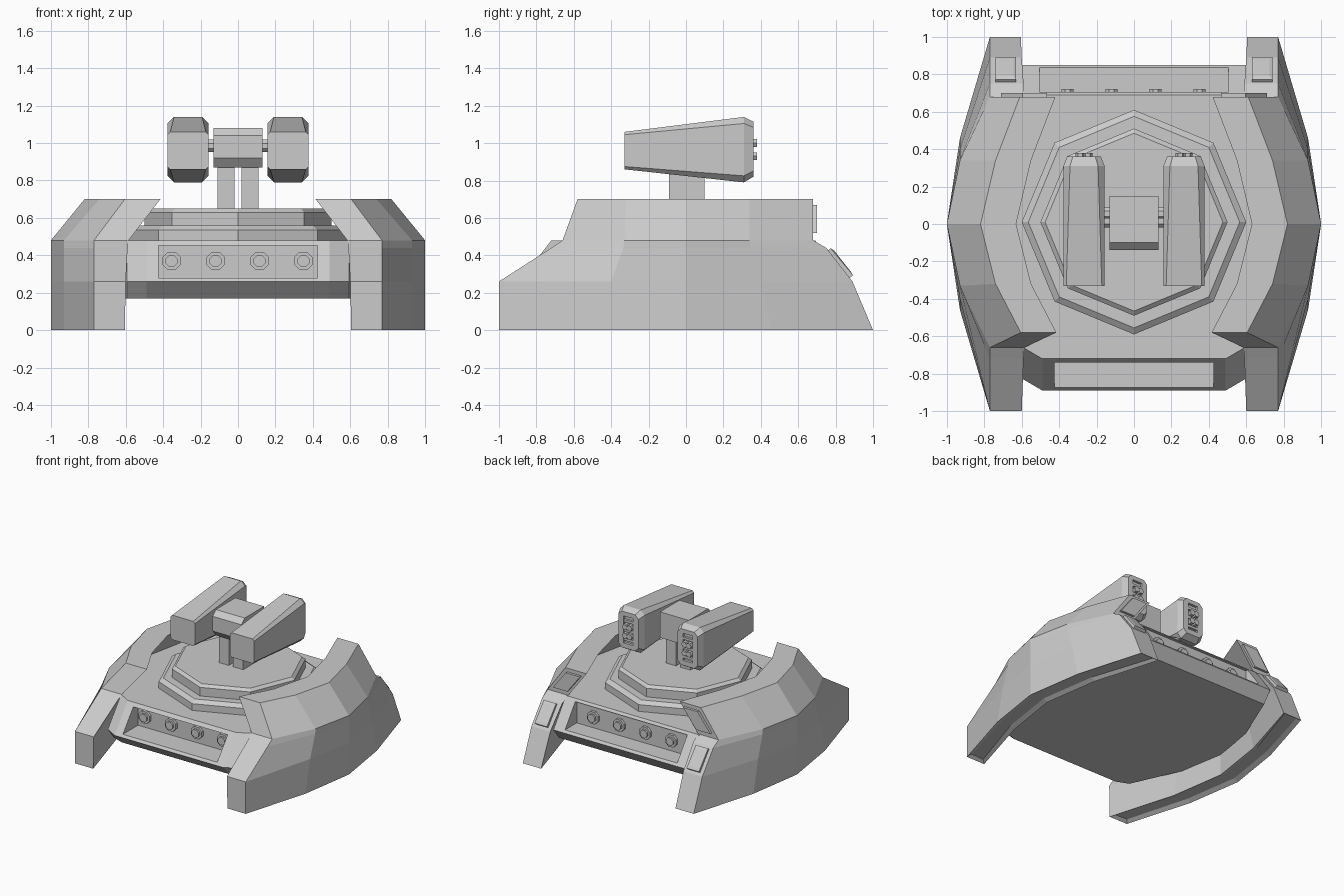
import bpy, bmesh
from math import pi, cos, sin
from mathutils import Matrix, Vector

if "Cube" in bpy.data.objects:
    bpy.data.objects.remove(bpy.data.objects["Cube"])


def finish(bm, name):
    bmesh.ops.recalc_face_normals(bm, faces=bm.faces)
    me = bpy.data.meshes.new(name)
    bm.to_mesh(me)
    bm.free()
    ob = bpy.data.objects.new(name, me)
    bpy.context.collection.objects.link(ob)
    return ob


def loft(name, rings, strip=False):
    """Skin equal-length rings; strip caps suit rings made of an outer + reversed inner row."""
    bm = bmesh.new()
    vs = [[bm.verts.new(p) for p in r] for r in rings]
    n = len(vs[0])
    for a, b in zip(vs, vs[1:]):
        for i in range(n):
            j = (i + 1) % n
            bm.faces.new((a[i], a[j], b[j], b[i]))
    for cap in (vs[0], vs[-1]):
        if strip:
            for i in range(n // 2 - 1):
                bm.faces.new((cap[i], cap[i + 1], cap[n - 2 - i], cap[n - 1 - i]))
        else:
            bm.faces.new(cap)
    return finish(bm, name)


def box(name, x, y, z):
    return loft(name, [[(x[0], y[0], h), (x[1], y[0], h), (x[1], y[1], h), (x[0], y[1], h)] for h in z])


def cyl(name, c, r, depth, axis, n=8):
    bm = bmesh.new()
    q = Vector((0, 0, 1)).rotation_difference(Vector(axis)).to_matrix().to_4x4()
    bmesh.ops.create_cone(bm, cap_ends=True, segments=n, radius1=r, radius2=r, depth=depth,
                          matrix=Matrix.Translation(c) @ q @ Matrix.Rotation(pi / n, 4, 'Z'))
    return finish(bm, name)


def cut(ob, cutter):
    m = ob.modifiers.new("recess", 'BOOLEAN')
    m.operation, m.solver, m.object = 'DIFFERENCE', 'EXACT', cutter
    bpy.context.view_layer.objects.active = ob
    bpy.ops.object.modifier_apply(modifier=m.name)
    bpy.data.objects.remove(cutter)


# curved side skirts: (z, y stations, outer x stations, thickness)
levels = [
    (0.00, (-1.0, -.46, 0, .46, 1.0), (.77, .93, 1, .93, .77), .165),
    (0.26, (-1.0, -.40, 0, .40, .89), (.77, .93, 1, .93, .77), .17),
    (0.44, (-.72, -.335, 0, .345, .75), (.77, .93, 1, .93, .77), .18),
    (0.48, (-.66, -.33, 0, .34, .68), (.77, .93, 1, .93, .77), .185),
    (0.70, (-.58, -.32, 0, .34, .68), (.605, .74, .82, .74, .61), .19),
]
for s in (-1, 1):
    rings = []
    for z, ys, xs, t in levels:
        row = list(zip(xs, ys))
        rings.append([(s * x, y, z) for x, y in row] + [(s * (x - t), y, z) for x, y in reversed(row)])
    skirt = loft("side_skirt", rings, strip=True)
    # shallow groove along the bottom rim
    bm = bmesh.new()
    bm.from_mesh(skirt.data)
    rim = [f for f in bm.faces if all(v.co.z < .001 for v in f.verts)]
    bmesh.ops.inset_region(bm, faces=rim, thickness=.035, depth=0)
    bmesh.ops.translate(bm, verts=list({v for f in rim for v in f.verts}), vec=(0, 0, .02))
    bm.to_mesh(skirt.data)
    bm.free()
    # raised plates on the rear end and rear leg slope
    loft("rear_end_plate", [[(s * x, y, z) for x, z in ((.465, .67), (.595, .67), (.71, .52), (.58, .52))]
                            for y in (.67, .70)])
    loft("rear_leg_plate", [[(s * x, y + d, z + d * .8) for x, y, z in
                             ((.63 + i, .76 + i, .427 - i), (.74 - i, .76 + i, .427 - i),
                              (.74 - i, .88 - i, .283 + i), (.63 + i, .88 - i, .283 + i))]
                            for d, i in ((-.02, 0), (.013, 0), (.017, .015))])

# central hull
hull_rings = []
for z, f1, f2, b in ((.17, -.80, -.76, .78), (.26, -.89, -.83, .85), (.48, -.72, -.66, .69)):
    half = [(.49, f1), (.592, f2), (.79, -.32), (.87, 0), (.79, .32), (.60, b)]
    hull_rings.append([(x, y, z) for x, y in half] + [(-x, y, z) for x, y in reversed(half)])
hull = loft("hull", hull_rings)
cut(hull, box("cutter", (-.425, .425), (-1, -.68), (.28, .453)))
cut(hull, box("cutter", (-.505, .505), (.685, 1), (.28, .46)))

# lamps in the front and rear recesses
for x in (-.355, -.12, .115, .35):
    for y, d in ((-.68, -1), (.685, 1)):
        cyl("lamp_base", (x, y + d * .008, .37), .053, .026, (0, d, 0))
        cyl("lamp_lens", (x, y + d * .018, .37), .034, .036, (0, d, 0))


# stepped octagonal turret ring
def octagon(r, z):
    return [(r * cos(i * pi / 4), .01 + r * sin(i * pi / 4), z) for i in range(8)]


loft("turret_ring", [octagon(.60, .46), octagon(.60, .535), octagon(.565, .56)])
loft("turret_disc", [octagon(.50, .55), octagon(.50, .63), octagon(.475, .65)])

# launcher mount
for s in (-1, 1):
    box("mount_post", sorted((s * .02, s * .11)), (-.09, .10), (.64, .90))
loft("mount_block", [[(x, y, z) for y, z in ((-.14, .92), (-.14, 1.04), (-.10, 1.08), (.15, 1.08),
                                             (.15, .87), (-.10, .87))] for x in (-.13, .13)])
for y in (0.015, .055):
    cyl("mount_axle", (0, y, .985), .036, .36, (1, 0, 0))

# launcher pods with chamfered sections: (y, bottom, top, side inset, chamfer)
for s in (-1, 1):
    rings = []
    for y, lo, hi, i, c in ((-.33, .86, 1.06, 0, .015), (.31, .79, 1.14, 0, .035), (.36, .82, 1.115, .02, .03)):
        a, b = .157 + i, .377 - i
        pts = [(a + c, lo), (b - c, lo), (b, lo + c), (b, hi - c), (b - c, hi), (a + c, hi), (a, hi - c), (a, lo + c)]
        rings.append([(s * x, y, z) for x, z in pts])
    pod = loft("launcher_pod", rings)
    cut(pod, box("cutter", sorted((s * .225, s * .31)), (.34, .5), (.86, 1.08)))
    # rear exhausts
    for z in (.93, 1.0):
        for x in (.247, .288):
            cyl("exhaust", (s * x, .357, z), .024, .045, (0, 1, 0), 6)
    for z in (.89, .965, 1.04):
        box("exhaust_bar", sorted((s * .225, s * .31)), (.335, .358), (z - .01, z + .01))
